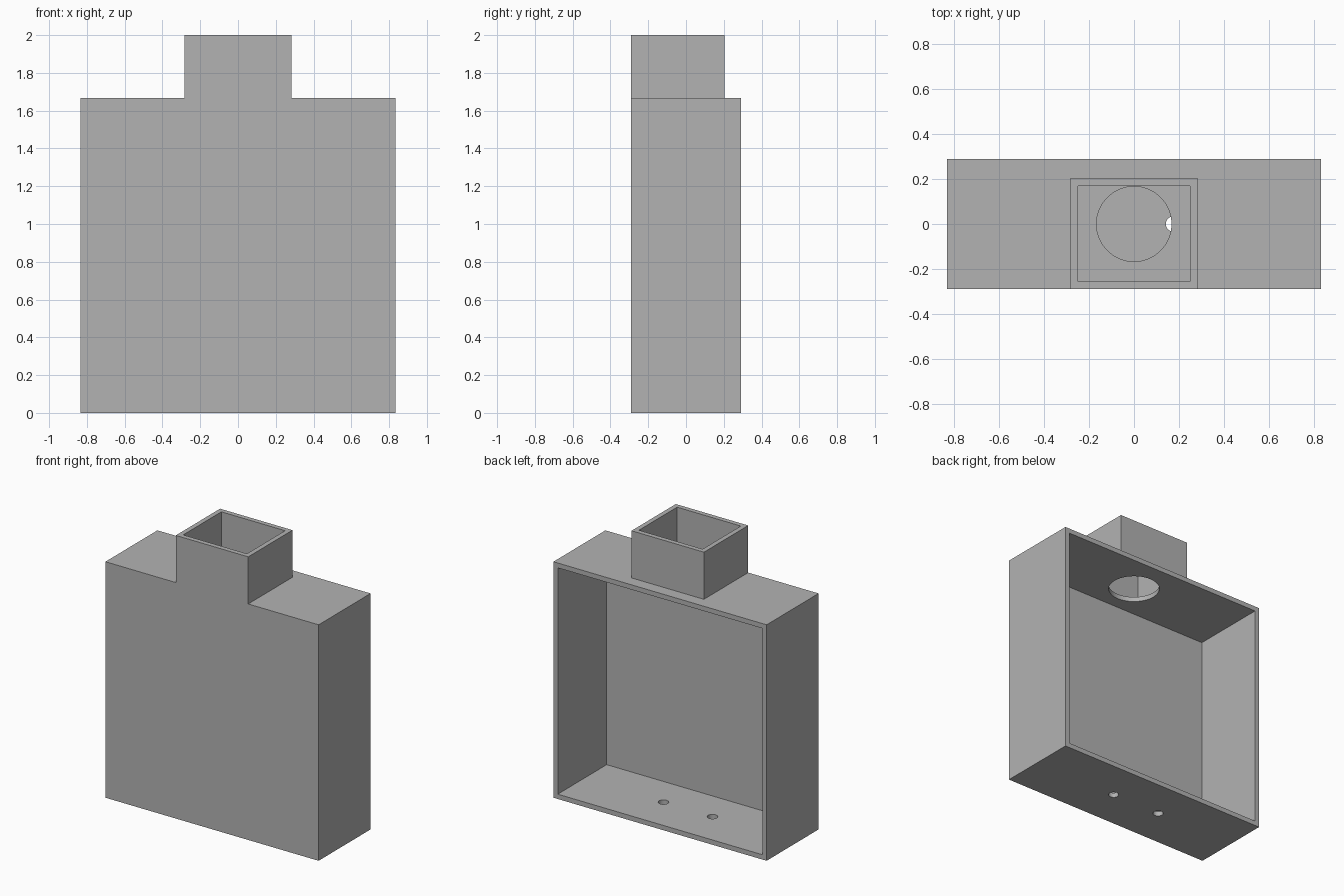
import bpy
import bmesh
from mathutils import Matrix, Vector

cube = bpy.data.objects.get("Cube")
if cube:
    bpy.data.objects.remove(cube, do_unlink=True)

# Main dimensions
W, D, H, TOP = 0.833, 0.29, 1.667, 2.0   # half width, half depth, body height, full height
NECK, NECK_BACK = 0.283, 0.204           # neck half width and rear face
WALL = 0.034

grey = bpy.data.materials.new("plain_grey")
grey.use_nodes = True
colour = (0.45, 0.45, 0.45, 1)
grey.diffuse_color = colour
grey.node_tree.nodes["Principled BSDF"].inputs["Base Color"].default_value = colour


def finish(name, bm):
    bmesh.ops.recalc_face_normals(bm, faces=bm.faces)
    mesh = bpy.data.meshes.new(name)
    bm.to_mesh(mesh)
    bm.free()
    mesh.materials.append(grey)
    obj = bpy.data.objects.new(name, mesh)
    bpy.context.collection.objects.link(obj)
    return obj


def box(name, low, high):
    low, high = Vector(low), Vector(high)
    bm = bmesh.new()
    bmesh.ops.create_cube(bm, size=1, matrix=Matrix.Translation((low + high) / 2)
                          @ Matrix.Diagonal((high - low).to_4d()))
    return finish(name, bm)


def cylinder(name, x, z, radius, sides):
    bm = bmesh.new()
    bmesh.ops.create_cone(bm, cap_ends=True, segments=sides, radius1=radius, radius2=radius,
                          depth=WALL * 3, matrix=Matrix.Translation((x, 0, z)))
    return finish(name, bm)


# Housing: stepped front outline extruded to full depth
right_half = [(W, 0), (W, H), (NECK, H), (NECK, TOP)]
outline = right_half + [(-x, z) for x, z in reversed(right_half)]
bm = bmesh.new()
front = bm.faces.new([bm.verts.new((x, -D, z)) for x, z in outline])
solid = bmesh.ops.extrude_face_region(bm, geom=[front], use_keep_orig=True)
bmesh.ops.translate(bm, vec=(0, 2 * D, 0),
                    verts=[g for g in solid["geom"] if isinstance(g, bmesh.types.BMVert)])
housing = finish("housing", bm)

# Cutters: neck step, open-backed cavity, neck shaft, large opening, two floor holes
cutters = [
    box("neck_step", (-1, NECK_BACK, H), (1, 1, TOP + 1)),
    box("cavity", (-W + WALL, -D + WALL, WALL), (W - WALL, 1, H - WALL)),
    box("neck_shaft", (-NECK + WALL, -D + WALL, H), (NECK - WALL, NECK_BACK - WALL, TOP + 1)),
    cylinder("neck_opening", 0, H - WALL / 2, 0.167, 64),
    cylinder("floor_hole_left", 0.176, WALL / 2, 0.034, 32),
    cylinder("floor_hole_right", -0.207, WALL / 2, 0.034, 32),
]
bpy.context.view_layer.objects.active = housing
for cutter in cutters:
    cutter.hide_render = True
    cut = housing.modifiers.new(cutter.name, "BOOLEAN")
    cut.operation = "DIFFERENCE"
    cut.solver = "EXACT"
    cut.object = cutter
    bpy.ops.object.modifier_apply(modifier=cut.name)
    bpy.data.objects.remove(cutter, do_unlink=True)

# Smooth the round holes, keep the box edges crisp
bpy.ops.object.select_all(action="DESELECT")
housing.select_set(True)
bpy.ops.object.shade_smooth_by_angle()
